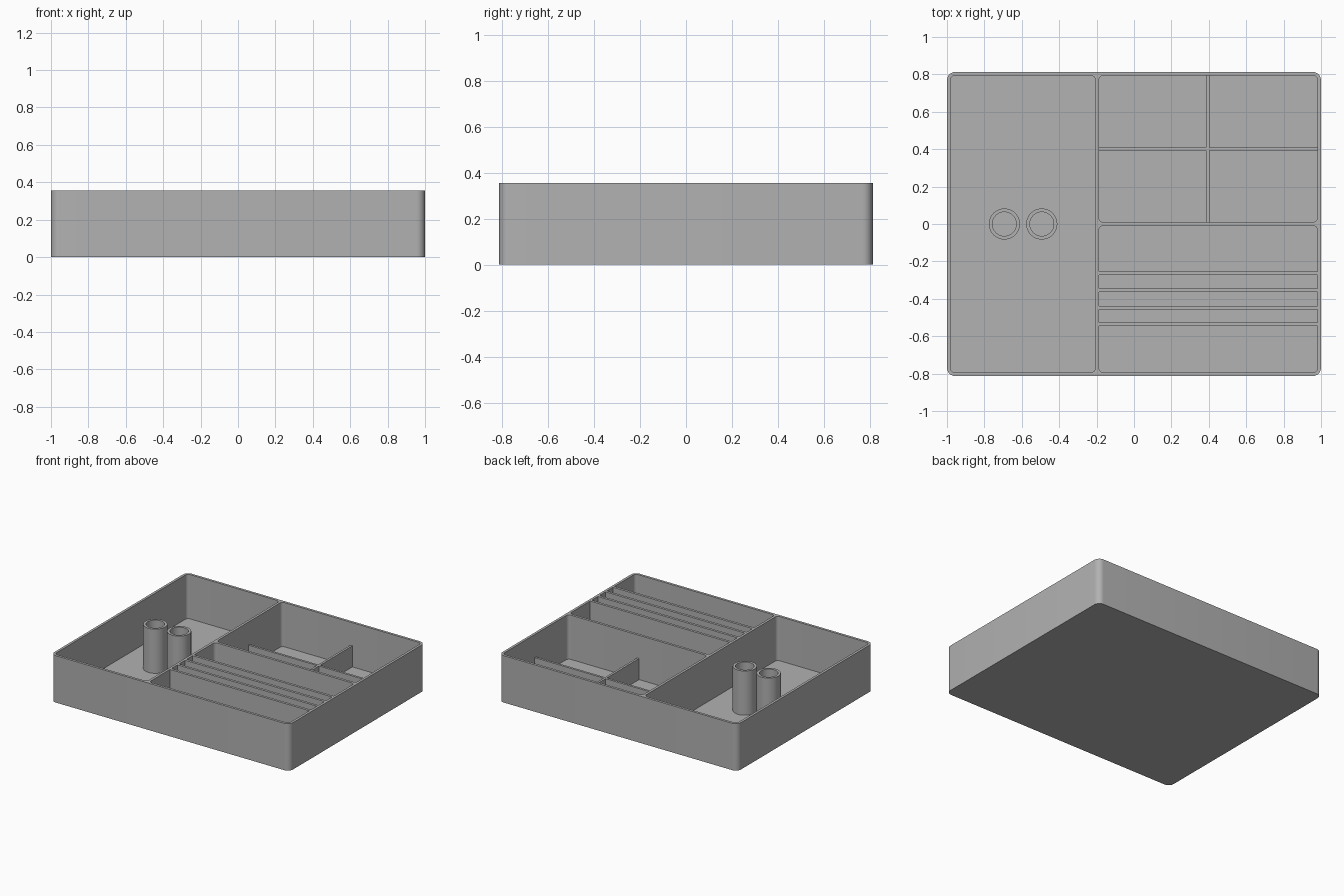
import bpy, bmesh
from math import radians, sin, cos, pi

if "Cube" in bpy.data.objects:
    bpy.data.objects.remove(bpy.data.objects["Cube"])

HEIGHT, FLOOR = 0.355, 0.02
grey = bpy.data.materials.new("matte grey")
grey.use_nodes = True
colour = (0.445, 0.445, 0.445, 1)
grey.diffuse_color = colour
grey.node_tree.nodes["Principled BSDF"].inputs["Base Color"].default_value = colour


def finish(name, bm):
    bmesh.ops.recalc_face_normals(bm, faces=bm.faces)
    mesh = bpy.data.meshes.new(name)
    bm.to_mesh(mesh)
    bm.free()
    mesh.materials.append(grey)
    obj = bpy.data.objects.new(name, mesh)
    bpy.context.collection.objects.link(obj)
    return obj


def smooth(obj):
    bpy.ops.object.select_all(action='DESELECT')
    obj.select_set(True)
    bpy.context.view_layer.objects.active = obj
    bpy.ops.object.shade_smooth_by_angle(angle=radians(30))


def block(name, x0, x1, y0, y1, z0, z1, radius=0):
    """Upright block, with rounded vertical corners if a radius is given."""
    corners = [(x1, y1, -1, -1), (x0, y1, 1, -1), (x0, y0, 1, 1), (x1, y0, -1, 1)]
    bm = bmesh.new()
    verts = []
    for i, (x, y, sx, sy) in enumerate(corners):
        steps = 8 if radius else 0
        for k in range(steps + 1):
            a = pi / 2 * (i + k / max(steps, 1))
            verts.append(bm.verts.new((x + radius * (sx + cos(a)) if radius else x,
                                       y + radius * (sy + sin(a)) if radius else y, z0)))
    base = bm.faces.new(verts)
    top = bmesh.ops.extrude_face_region(bm, geom=[base], use_keep_orig=True)["geom"]
    bmesh.ops.translate(bm, vec=(0, 0, z1 - z0),
                        verts=[v for v in top if isinstance(v, bmesh.types.BMVert)])
    return finish(name, bm)


def tube(name, x, y, outer, inner, sides=48):
    """Open-topped holder standing on the tray floor."""
    profile = [(outer, FLOOR), (outer, HEIGHT), (inner, HEIGHT), (inner, FLOOR)]
    bm = bmesh.new()
    rings = [[bm.verts.new((x + r * cos(2 * pi * k / sides), y + r * sin(2 * pi * k / sides), z))
              for k in range(sides)] for r, z in profile]
    for i in range(4):
        a, b = rings[i], rings[(i + 1) % 4]
        for k in range(sides):
            n = (k + 1) % sides
            bm.faces.new((a[k], a[n], b[n], b[k]))
    smooth(finish(name, bm))


# Outer tray with three rounded pockets cut out
tray = block("tray", -1, 1, -0.813, 0.813, 0, HEIGHT, 0.045)
LEFT, RIGHT, EDGE = -0.188, 0.981, 0.794
pockets = [(-0.981, -0.207, -EDGE, EDGE),
           (LEFT, RIGHT, 0.01, EDGE),
           (LEFT, RIGHT, -EDGE, -0.009)]
for x0, x1, y0, y1 in pockets:
    cutter = block("pocket_cutter", x0, x1, y0, y1, FLOOR, HEIGHT + 0.1, 0.025)
    cutter.hide_render = True
    cut = tray.modifiers.new("pocket", 'BOOLEAN')
    cut.operation, cut.solver, cut.object = 'DIFFERENCE', 'EXACT', cutter
    bpy.context.view_layer.objects.active = tray
    bpy.ops.object.modifier_apply(modifier=cut.name)
    bpy.data.objects.remove(cutter)
smooth(tray)

# Low crossed dividers in the back compartment
LOW = 0.18
block("cross_divider_long", LEFT, RIGHT, 0.393, 0.41, FLOOR, LOW)
block("cross_divider_front", 0.386, 0.403, 0.01, 0.393, FLOOR, LOW)
block("cross_divider_back", 0.386, 0.403, 0.41, EDGE, FLOOR, LOW)

# Full-height slot dividers in the front compartment
for i, y in enumerate((-0.264, -0.355, -0.447, -0.537)):
    block(f"slot_divider_{i + 1}", LEFT, RIGHT, y - 0.0095, y + 0.0095, FLOOR, HEIGHT)

# Pair of round holders
for side, x in (("right", -0.693), ("left", -0.493)):
    tube(f"{side}_round_holder", x, 0, 0.083, 0.064)
